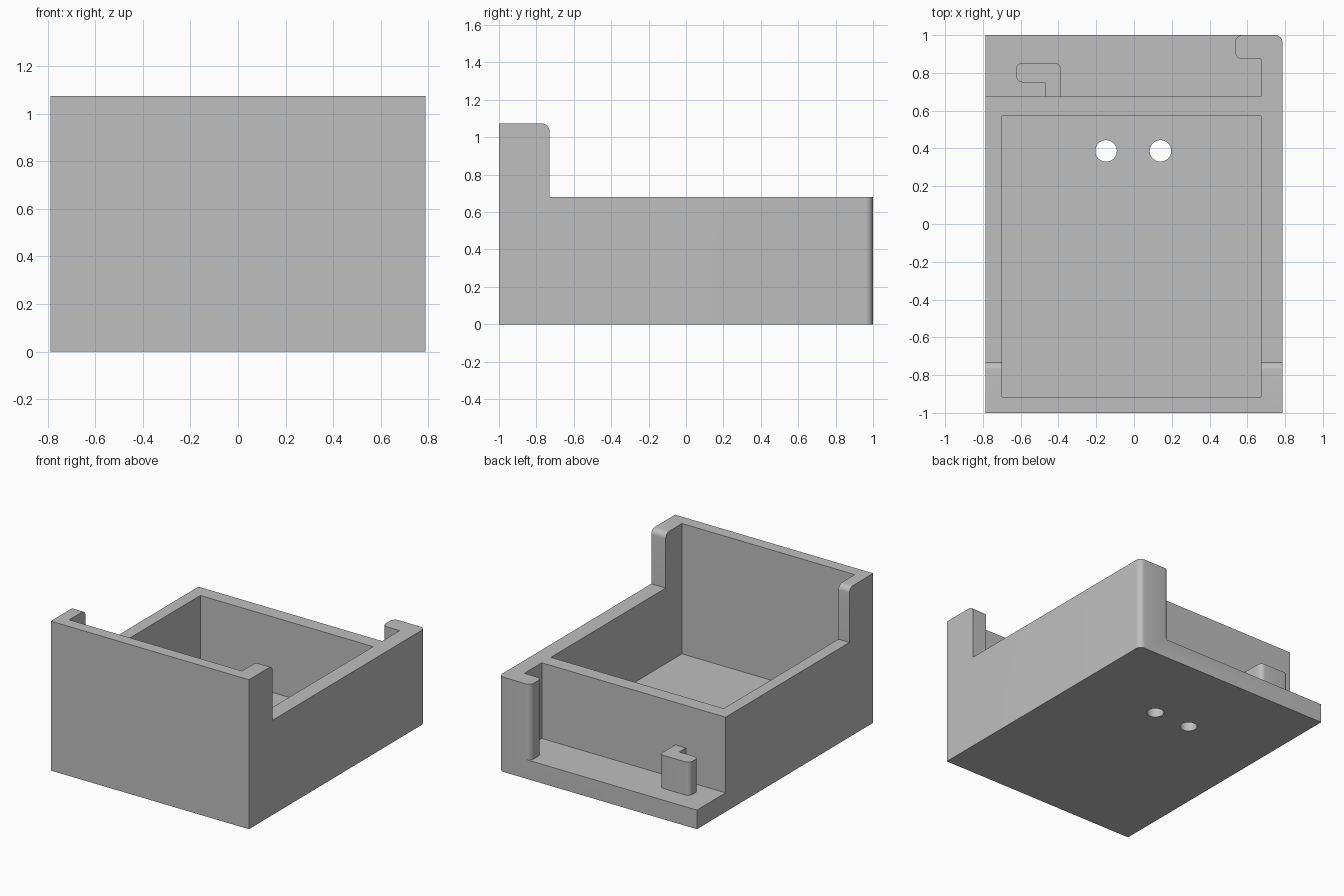
import bpy
import bmesh
import math
from mathutils import Vector

cube = bpy.data.objects.get("Cube")
if cube:
    bpy.data.objects.remove(cube, do_unlink=True)

# Main dimensions
W, L, H = 0.787, 1.0, 1.073      # half width, half length, full height
RIM, FLOOR = 0.68, 0.137         # side wall top, floor and ledge top
BACK = 0.675                     # rear face of the tub
R = 0.04                         # corner rounding

grey = bpy.data.materials.new("plain grey")
grey.use_nodes = True
colour = (0.52, 0.52, 0.52, 1)
grey.diffuse_color = colour
grey.node_tree.nodes["Principled BSDF"].inputs["Base Color"].default_value = colour


def rounded(points, steps=8):
    """Outline whose corners given as (a, b, radius) are rounded right angles."""
    out = []
    for i, p in enumerate(points):
        c = Vector(p[:2])
        if len(p) == 2:
            out.append(c)
            continue
        u = (Vector(points[i - 1][:2]) - c).normalized() * p[2]
        v = (Vector(points[(i + 1) % len(points)][:2]) - c).normalized() * p[2]
        for k in range(steps + 1):
            t = math.pi / 2 * k / steps
            out.append(c + u * (1 - math.sin(t)) + v * (1 - math.cos(t)))
    return out


def prism(name, points, lo, hi, axis="z"):
    """Extrude an outline along z (plan) or x (side profile)."""
    place = (lambda p: (p.x, p.y, lo)) if axis == "z" else (lambda p: (lo, p.x, p.y))
    step = (0, 0, hi - lo) if axis == "z" else (hi - lo, 0, 0)
    bm = bmesh.new()
    bm.faces.new([bm.verts.new(place(p)) for p in rounded(points)])
    bmesh.ops.remove_doubles(bm, verts=bm.verts[:], dist=0.0001)
    top = bmesh.ops.extrude_face_region(bm, geom=bm.faces[:])["geom"]
    bmesh.ops.translate(bm, vec=step, verts=[g for g in top if isinstance(g, bmesh.types.BMVert)])
    bmesh.ops.recalc_face_normals(bm, faces=bm.faces[:])
    mesh = bpy.data.meshes.new(name)
    bm.to_mesh(mesh)
    bm.free()
    mesh.materials.append(grey)
    obj = bpy.data.objects.new(name, mesh)
    bpy.context.collection.objects.link(obj)
    return obj


def rect(x0, y0, x1, y1):
    return [(x0, y0), (x1, y0), (x1, y1), (x0, y1)]


def activate(obj):
    bpy.ops.object.select_all(action="DESELECT")
    obj.select_set(True)
    bpy.context.view_layer.objects.active = obj


def cut(obj, cutter):
    mod = obj.modifiers.new("cut", "BOOLEAN")
    mod.operation, mod.solver, mod.object = "DIFFERENCE", "EXACT", cutter
    activate(obj)
    bpy.ops.object.modifier_apply(modifier=mod.name)
    bpy.data.objects.remove(cutter, do_unlink=True)


# Block with one rounded rear corner
tray = prism("tray_body", [(-W, -L), (W, -L), (W, L, R), (-W, L)], 0, H)

# Lower the side walls, leaving the tall front with rounded shoulders
edge = -0.73
cut(tray, prism("rim_cutter", [(edge, RIM), (2, RIM), (2, 2), (edge - R, 2),
                               (edge - R, H), (edge, H, R)][:4]
                + [(edge - R, H)] + [(edge - R * (1 - math.cos(t)), H - R * (1 - math.sin(t)))
                                     for t in [math.pi / 16 * k for k in range(7, -1, -1)]],
                -2, 2, "x"))

# Hollow the tub
cut(tray, prism("tub_cutter", rect(-0.70, -0.915, 0.673, 0.572), FLOOR, 2))

# Open the rear ledge, leaving the full-height hooked wall on the left
hook = 0.535
cut(tray, prism("ledge_cutter", [(-2, BACK), (0.673, BACK), (0.673, 0.873), (hook, 0.873, R),
                                 (hook, L, R), (hook + R, L), (hook + R, 2), (-2, 2)], FLOOR, 2))

# Two round holes through the floor
for x in (-0.148, 0.14):
    ring = [(x + 0.057 * math.cos(a), 0.387 + 0.057 * math.sin(a))
            for a in [math.tau * k / 40 for k in range(40)]]
    cut(tray, prism("hole_cutter", ring, -1, 0.4))

# Short hooked peg standing on the ledge
peg = prism("hooked_peg", [(-0.387, BACK), (-0.387, 0.853, 0.035), (-0.624, 0.853, 0.035),
                           (-0.624, 0.75, 0.035), (-0.472, 0.75), (-0.472, BACK)], FLOOR, 0.375)

for obj in (tray, peg):
    activate(obj)
    bpy.ops.object.shade_smooth_by_angle(angle=math.radians(30))
